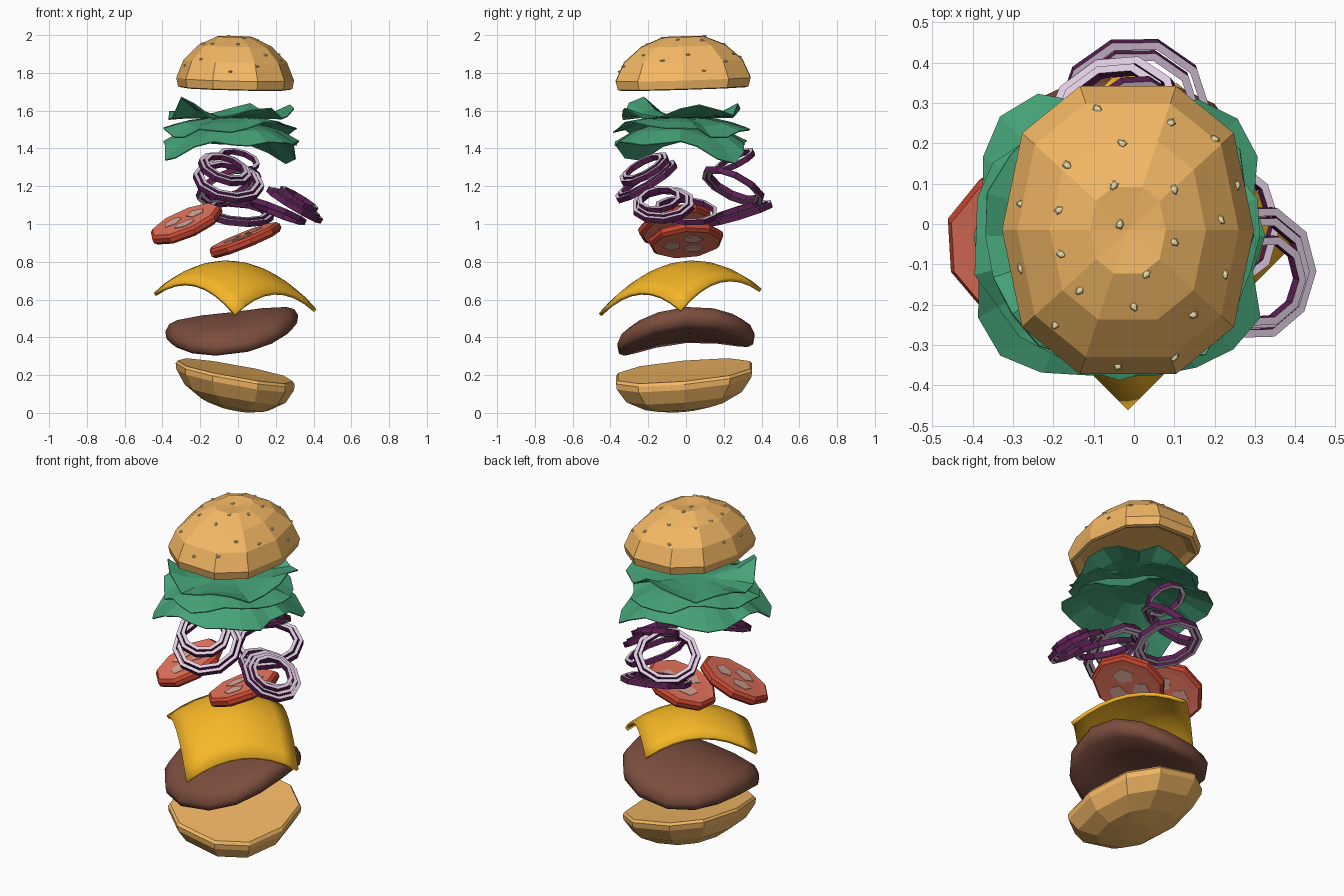
import bpy, bmesh, math, random
from mathutils import Vector, Matrix
from mathutils.bvhtree import BVHTree

if "Cube" in bpy.data.objects:
    bpy.data.objects.remove(bpy.data.objects["Cube"])

random.seed(4)
TAU = math.tau


def material(name, r, g, b):
    m = bpy.data.materials.new(name)
    m.diffuse_color = (r, g, b, 1)
    m.use_nodes = True
    m.node_tree.nodes["Principled BSDF"].inputs["Base Color"].default_value = m.diffuse_color
    return m


BUN = material("crust", .90, .48, .13)
PATTY = material("meat", .20, .075, .048)
CHEESE = material("cheese", .94, .48, .02)
LEAF = material("leaf", .061, .37, .19)
PURPLE = material("onion_skin", .11, .014, .09)
LILAC = material("onion_flesh", .74, .60, .76)
RED = material("tomato_skin", .58, .06, .03)
FLESH = material("tomato_flesh", .83, .18, .11)
PALE = material("tomato_core", .72, .40, .33)
SEED = material("seed", .85, .74, .40)


def finish(name, bm, mats, smooth=None):
    bmesh.ops.recalc_face_normals(bm, faces=bm.faces)
    me = bpy.data.meshes.new(name)
    bm.to_mesh(me)
    bm.free()
    for m in mats:
        me.materials.append(m)
    ob = bpy.data.objects.new(name, me)
    bpy.context.collection.objects.link(ob)
    if smooth:
        bpy.context.view_layer.objects.active = ob
        ob.select_set(True)
        bpy.ops.object.shade_smooth_by_angle(angle=math.radians(smooth))
        ob.select_set(False)
    return ob


def lathe(bm, profile, n, rx, ry, warp, idx=None, closed=False, square=1):
    """Spin (radius, height) points into an n-sided oval, then place with warp.
    square below 1 pushes the oval towards a rounded rectangle."""
    def sp(c):
        return math.copysign(abs(c) ** square, c) if abs(c) > 1e-6 else 0
    rings = []
    for r, z in profile:
        if r == 0:
            rings.append([bm.verts.new(warp(Vector((0, 0, z))))] * n)
        else:
            rings.append([bm.verts.new(warp(Vector((
                r * rx * sp(math.cos(TAU * i / n)), r * ry * sp(math.sin(TAU * i / n)), z))))
                for i in range(n)])
    pairs = list(zip(rings, rings[1:]))
    if closed:
        pairs.append((rings[-1], rings[0]))
    for s, (a, b) in enumerate(pairs):
        for i in range(n):
            j = (i + 1) % n
            f = bm.faces.new(list(dict.fromkeys((a[i], a[j], b[j], b[i]))))
            f.material_index = idx[s] if idx else 0


def sheared(cx, cy, cz, sx, sy, bend=0):
    return lambda v: Vector((v.x + cx, v.y + cy,
                             v.z + cz + sx * v.x + sy * v.y - bend * v.y ** 2))


def tilted(x, y, z, nx, ny):
    q = Vector((0, 0, 1)).rotation_difference(Vector((nx, ny, 1)))
    return Matrix.Translation((x, y, z)) @ q.to_matrix().to_4x4()


# bottom bun
bm = bmesh.new()
lathe(bm, [(0, -.005), (.97, 0), (1, -.015), (.99, -.045), (.85, -.12),
           (.57, -.177), (.25, -.203), (0, -.207)], 10, .315, .375,
      sheared(-.015, -.01, .222, -.18, .09), square=.82)
finish("bottom_bun", bm, [BUN])

# patty, bent over the front-back axis
bm = bmesh.new()
lathe(bm, [(0, .065), (.5, .066), (.82, .058), (.94, .042), (1, .005), (.98, -.035),
           (.9, -.06), (.5, -.07), (0, -.07)], 14, .352, .37,
      sheared(-.033, 0, .468, .12, .07, .68), square=.88)
finish("patty", bm, [PATTY], 60)

# cheese slice with drooping corners
bm = bmesh.new()
bmesh.ops.create_grid(bm, x_segments=8, y_segments=8, size=.305,
                      matrix=Matrix.Rotation(math.pi / 4, 4, 'Z'))
for v in bm.verts:
    x, y = v.co.x, v.co.y
    v.co = (x - .015, y - .03, .80 - 1.12 * (x * x + y * y) - .1 * x + .15 * y)
ob = finish("cheese_slice", bm, [CHEESE], 60)
mod = ob.modifiers.new("thickness", 'SOLIDIFY')
mod.thickness, mod.offset = .02, -1

# tomato slices with pale core pockets
for k, (x, y, z, nx, ny) in enumerate([(-.275, -.06, 1.0, -.43, -.31),
                                       (.035, 0, .915, -.40, -.1)]):
    M = tilted(x, y, z, nx, ny)
    bm = bmesh.new()
    lathe(bm, [(0, .025), (.74, .025), (.92, .027), (1, .012), (1, -.012),
               (.92, -.027), (.74, -.025), (0, -.025)], 9, .205, .2,
          lambda v: M @ v, [1, 1, 0, 0, 0, 1, 1])
    for a in range(3):
        P = M @ Matrix.Rotation(TAU * a / 3 + .5, 4, 'Z') @ Matrix.Translation((.075, 0, 0))
        lathe(bm, [(0, .028), (1, .028), (1, -.028), (0, -.028)], 5, .05, .06,
              lambda v: P @ v, [2, 2, 2])
    finish(f"tomato_slice_{k + 1}", bm, [RED, FLESH, PALE])

# onion rings: centre, lean of the axis, radii
onions = [(-.05, -.21, 1.225, .2, -.62, (.19, .163)),
          (-.07, -.22, 1.29, .35, -.55, (.145, .12)),
          (.30, -.12, 1.10, .6, -.1, (.168, .143)),
          (.32, -.14, 1.13, .6, -.15, (.115,)),
          (.20, 0, 1.07, .4, .1, (.17,)),
          (0, .28, 1.055, .1, -.3, (.19, .163)),
          (-.05, .25, 1.20, -.4, .5, (.18, .155)),
          (.0, .26, 1.335, .25, -.5, (.115,))]
for k, (x, y, z, nx, ny, radii) in enumerate(onions):
    bm = bmesh.new()
    for j, r in enumerate(radii):
        M = tilted(x, y, z, nx, ny) @ Matrix.Translation((0, 0, .01 * j))
        lathe(bm, [(r, .015), (r, -.015), (r - .02, -.015), (r - .02, .015)],
              10, 1, 1, lambda v: M @ v, [0, 1, 0, 1], True)
    finish(f"onion_ring_{k + 1}", bm, [PURPLE, LILAC])


# lettuce leaves: centre height, radius, lobe size, edge rise, lobe drop, ruffle, twist
def lettuce(name, z0, radius, lobe, rise, drop, ruffle, twist, n=24):
    bm = bmesh.new()
    edge = [((-1) ** (i // 2) + random.uniform(-.8, .8)) * ruffle for i in range(n)]
    jut = [random.uniform(-.02, .02) for i in range(n)]
    rows = []
    for t in (.35, .7, 1):
        row = []
        for i in range(n):
            a = TAU * i / n
            c, s = -math.cos(4 * a), math.sin(2 * a)
            r = t * (radius + t * t * (lobe * c + jut[i]))
            row.append(bm.verts.new((
                r * math.cos(a) - .035, r * math.sin(a) - .03,
                z0 + rise * t ** 2.5 - drop * t * t * (c + 1) / 2
                - twist * s * t * t + edge[i] * (.7 + .3 * s) * t ** 3)))
        rows.append(row)
    top = bm.verts.new((-.035, -.03, z0))
    for i in range(n):
        j = (i + 1) % n
        bm.faces.new((top, rows[0][i], rows[0][j]))
        for a, b in zip(rows, rows[1:]):
            bm.faces.new((a[i], b[i], b[j], a[j]))
    ob = finish(name, bm, [LEAF])
    mod = ob.modifiers.new("thickness", 'SOLIDIFY')
    mod.thickness = .006


lettuce("lettuce_lower", 1.54, .375, .03, -.11, .04, .025, .03)
lettuce("lettuce_middle", 1.565, .35, -.01, -.06, 0, .015, .03)
lettuce("lettuce_upper", 1.565, .335, .015, .04, 0, .04, -.02, 20)

# top bun
bm = bmesh.new()
lathe(bm, [(0, .02), (.8, .015), (.92, -.005), (.97, 0), (1, .045), (.88, .14),
           (.62, .222), (.3, .27), (0, .258)], 10, .312, .372,
      sheared(-.015, -.015, 1.722, -.025, .03), square=.82)
tree = BVHTree.FromBMesh(bm)
finish("top_bun", bm, [BUN])

# sesame seeds dropped onto the dome
spots = [(-.09, .285), (.09, .25), (.2, .21), (-.03, .2), (-.165, .145), (-.05, .095),
         (.1, .085), (.255, .095), (-.28, .05), (-.185, .035), (-.035, 0), (.215, .01),
         (.1, -.045), (-.18, -.075), (-.28, -.11), (.03, -.125), (.225, -.125),
         (-.135, -.165), (0, -.205), (.145, -.225), (-.195, -.25), (.1, -.33), (-.04, -.35)]
bm = bmesh.new()
for x, y in spots:
    loc, nor, _, _ = tree.ray_cast(Vector((x, y, 3)), Vector((0, 0, -1)))
    if loc is None:
        continue
    if nor.z < 0:
        nor = -nor
    M = (Matrix.Translation(loc) @ nor.to_track_quat('Z', 'Y').to_matrix().to_4x4()
         @ Matrix.Rotation(random.uniform(0, TAU), 4, 'Z'))
    made = bmesh.ops.create_uvsphere(bm, u_segments=6, v_segments=4, radius=1)
    for v in made["verts"]:
        w = .01 * (1 - .5 * v.co.x)
        v.co = M @ Vector((v.co.x * .014, v.co.y * w, v.co.z * .006))
finish("sesame_seeds", bm, [SEED])
